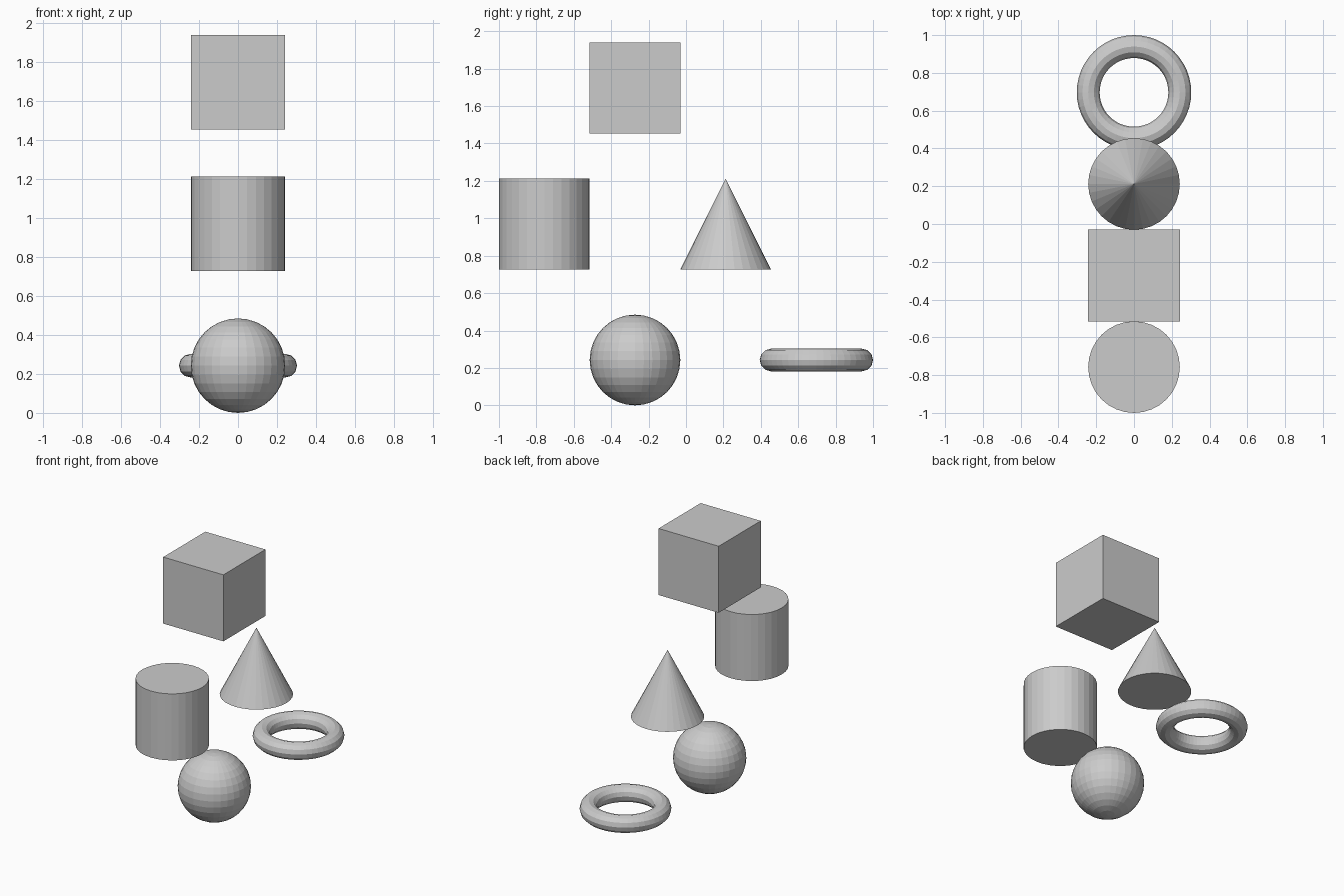
import bpy

if "Cube" in bpy.data.objects:
    bpy.data.objects.remove(bpy.data.objects["Cube"])

U = 2 / 8.25          # radius shared by all the solids
MID = -1 + 3 * U      # y of the middle column


def place(name, y, z):
    ob = bpy.context.object
    ob.name = name
    ob.location = (0, MID + y * U, z * U)
    return ob


# Middle column: cube above, sphere on the ground
bpy.ops.mesh.primitive_cube_add(size=2 * U)
place("cube", 0, 7)
bpy.ops.mesh.primitive_uv_sphere_add(segments=32, ring_count=16, radius=U)
place("sphere", 0, 1)

# Middle row: cylinder in front, cone behind
bpy.ops.mesh.primitive_cylinder_add(vertices=32, radius=U, depth=2 * U)
place("cylinder", -2, 4)
bpy.ops.mesh.primitive_cone_add(vertices=32, radius1=U, radius2=0, depth=2 * U)
place("cone", 2, 4)

# Flat ring at the back
bpy.ops.mesh.primitive_torus_add(major_segments=48, minor_segments=12,
                                 major_radius=U, minor_radius=U / 4)
place("ring", 4, 1)
